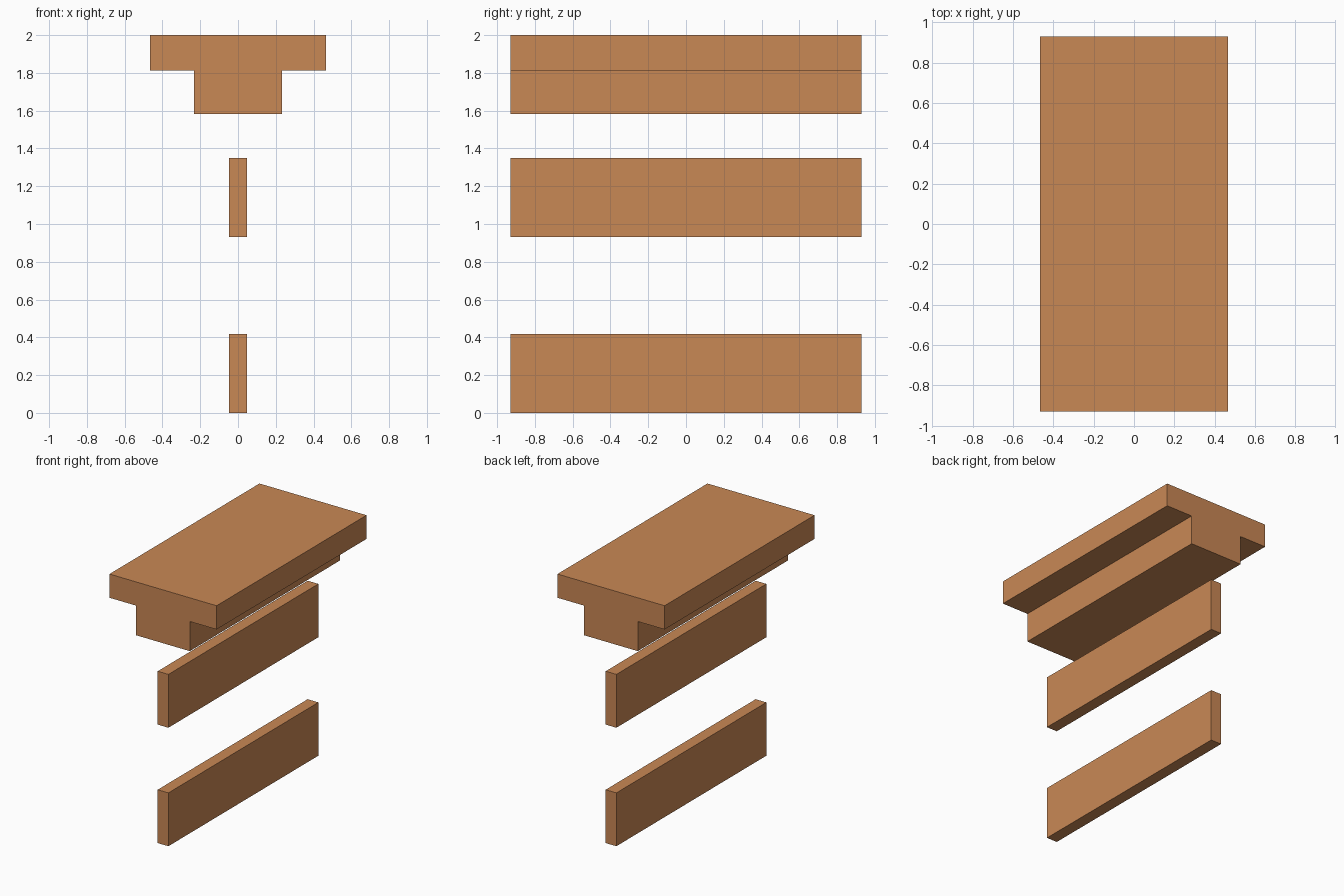
import bpy
import bmesh

if "Cube" in bpy.data.objects:
    bpy.data.objects.remove(bpy.data.objects["Cube"])

U = 2 / 43            # grid step the model is drawn on
HALF_LENGTH = 20 * U

wood = bpy.data.materials.new("warm_wood")
wood.diffuse_color = (0.584, 0.246, 0.091, 1)
wood.use_nodes = True
wood.node_tree.nodes["Principled BSDF"].inputs["Base Color"].default_value = wood.diffuse_color


def extrude_profile(name, half_profile):
    """Mirror a right-hand (x, z) outline and extrude it along y."""
    outline = half_profile + [(-x, z) for x, z in reversed(half_profile)]
    bm = bmesh.new()
    face = bm.faces.new([bm.verts.new((x * U, -HALF_LENGTH, z * U)) for x, z in outline])
    ext = bmesh.ops.extrude_face_region(bm, geom=[face], use_keep_orig=True)
    moved = [g for g in ext["geom"] if isinstance(g, bmesh.types.BMVert)]
    bmesh.ops.translate(bm, verts=moved, vec=(0, 2 * HALF_LENGTH, 0))
    bmesh.ops.recalc_face_normals(bm, faces=bm.faces)
    mesh = bpy.data.meshes.new(name)
    bm.to_mesh(mesh)
    bm.free()
    mesh.materials.append(wood)
    obj = bpy.data.objects.new(name, mesh)
    bpy.context.collection.objects.link(obj)
    return obj


# T-shaped top beam: wide slab with a narrower stem below
extrude_profile("top_beam", [(5, 34), (5, 39), (10, 39), (10, 43)])

# Two thin upright planks, floating below the beam
for name, bottom in (("lower_plank", 0), ("upper_plank", 20)):
    extrude_profile(name, [(1, bottom), (1, bottom + 9)])
